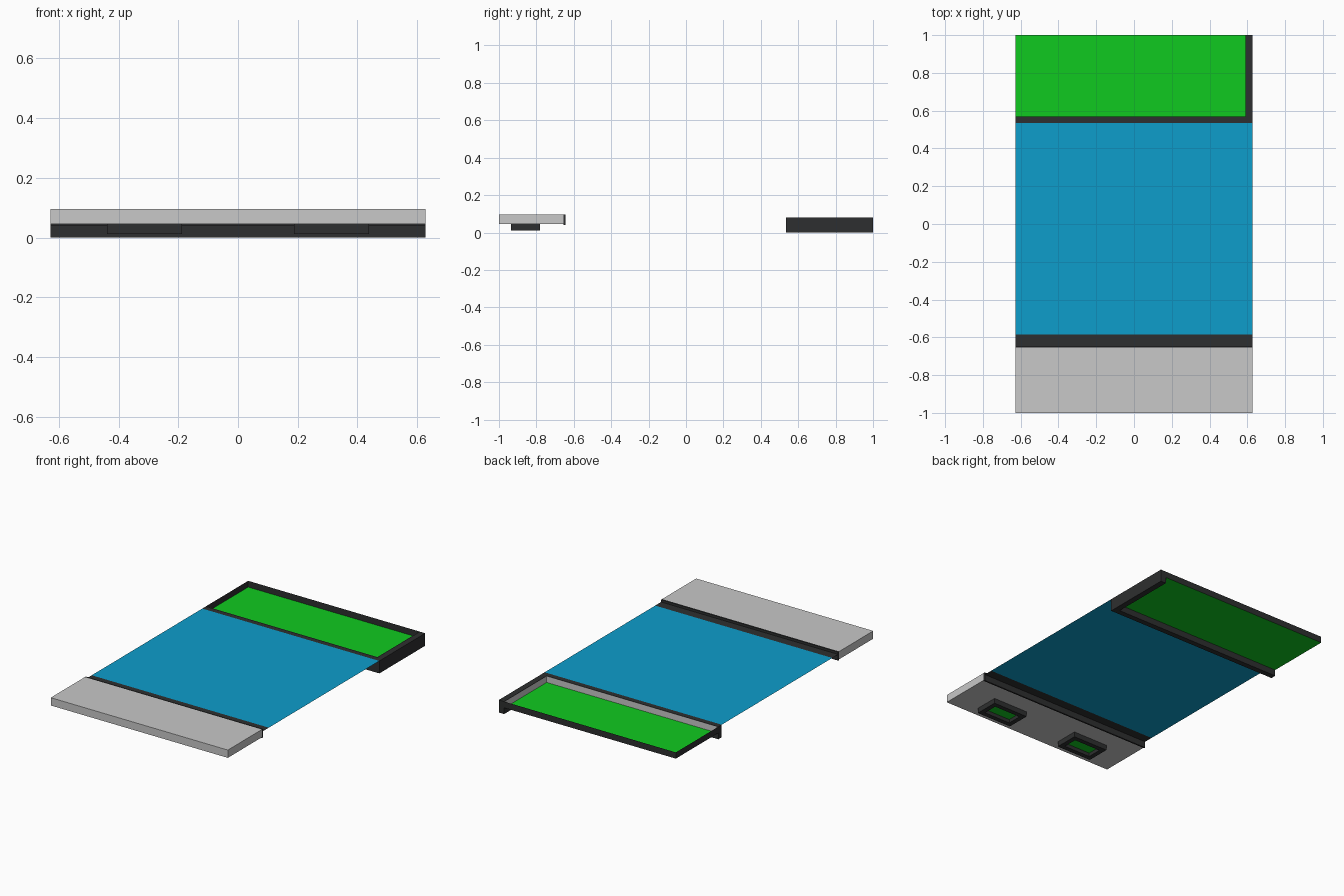
import bpy

if "Cube" in bpy.data.objects:
    bpy.data.objects.remove(bpy.data.objects["Cube"])

W = 0.628          # half width
TOP = 0.08         # deck height
FLOOR = 0.04       # sunken floor height


def material(name, rgb):
    m = bpy.data.materials.new(name)
    m.diffuse_color = (*rgb, 1)
    m.use_nodes = True
    m.node_tree.nodes["Principled BSDF"].inputs["Base Color"].default_value = m.diffuse_color
    return m


GREEN = material("green", (0.005, 0.59, 0.014))
BLUE = material("blue", (0.004, 0.34, 0.60))
GREY = material("light grey", (0.58, 0.58, 0.58))
DARK = material("charcoal", (0.027, 0.028, 0.029))


def mesh(name, verts, faces, mat):
    me = bpy.data.meshes.new(name)
    me.from_pydata(verts, [], faces)
    me.materials.append(mat)
    ob = bpy.data.objects.new(name, me)
    bpy.context.collection.objects.link(ob)
    return ob


def box(name, x, y, z, mat):
    """Box from (min, max) ranges; one equal pair gives a flat sheet."""
    flat = [i for i, r in enumerate((x, y, z)) if r[0] == r[1]]
    if flat:
        a, b = [i for i in range(3) if i != flat[0]]
        r = (x, y, z)
        verts = []
        for u, v in ((0, 0), (1, 0), (1, 1), (0, 1)):
            p = [r[0][0], r[1][0], r[2][0]]
            p[a], p[b] = r[a][u], r[b][v]
            verts.append(p)
        return mesh(name, verts, [(0, 1, 2, 3)], mat)
    verts = [(i, j, k) for k in z for j in y for i in x]
    faces = [(0, 2, 3, 1), (4, 5, 7, 6), (0, 1, 5, 4),
             (2, 6, 7, 3), (0, 4, 6, 2), (1, 3, 7, 5)]
    return mesh(name, verts, faces, mat)


# Front block with its thin back plate and ledge
box("front_block", (-W, W), (-1, -0.655), (0.045, 0.095), GREY)
box("back_plate", (-W, W), (-0.655, -0.645), (0.04, 0.095), DARK)
box("ledge", (-W, W), (-0.645, -0.585), (TOP, TOP), DARK)

# Central sheet
box("centre_sheet", (-W, W), (-0.585, 0.535), (TOP, TOP), BLUE)

# Rear tray: sunken floor, two thick walls and two thin walls
box("tray_floor", (-W, 0.59), (0.57, 1), (FLOOR, FLOOR), GREEN)
box("tray_front_wall", (-W, W), (0.535, 0.57), (0, TOP), DARK)
box("tray_side_wall", (0.59, W), (0.57, 1), (0, TOP), DARK)
box("tray_back_wall", (-W, 0.59), (1, 1), (FLOOR, TOP), DARK)
box("tray_thin_side_wall", (-W, -W), (0.57, 1), (FLOOR, TOP), DARK)

# Light lining on the inside of the thick walls
box("front_wall_lining", (-W, 0.59), (0.572, 0.572), (FLOOR, TOP), GREY)
box("side_wall_lining", (0.588, 0.588), (0.57, 1), (FLOOR, TOP), GREY)

# Two framed feet under the front block with recessed panels
T = 0.03
Y0, Y1 = -0.935, -0.78
ZF = (0.012, 0.045)
for side, cx in (("left", -0.313), ("right", 0.313)):
    x0, x1 = cx - 0.125, cx + 0.125
    box(side + "_foot_front", (x0, x1), (Y0, Y0 + T), ZF, DARK)
    box(side + "_foot_back", (x0, x1), (Y1 - T, Y1), ZF, DARK)
    box(side + "_foot_end_a", (x0, x0 + T), (Y0 + T, Y1 - T), ZF, DARK)
    box(side + "_foot_end_b", (x1 - T, x1), (Y0 + T, Y1 - T), ZF, DARK)
    box(side + "_foot_panel", (x0 + T, x1 - T), (Y0 + T, Y1 - T),
        (0.035, 0.045), GREEN)
